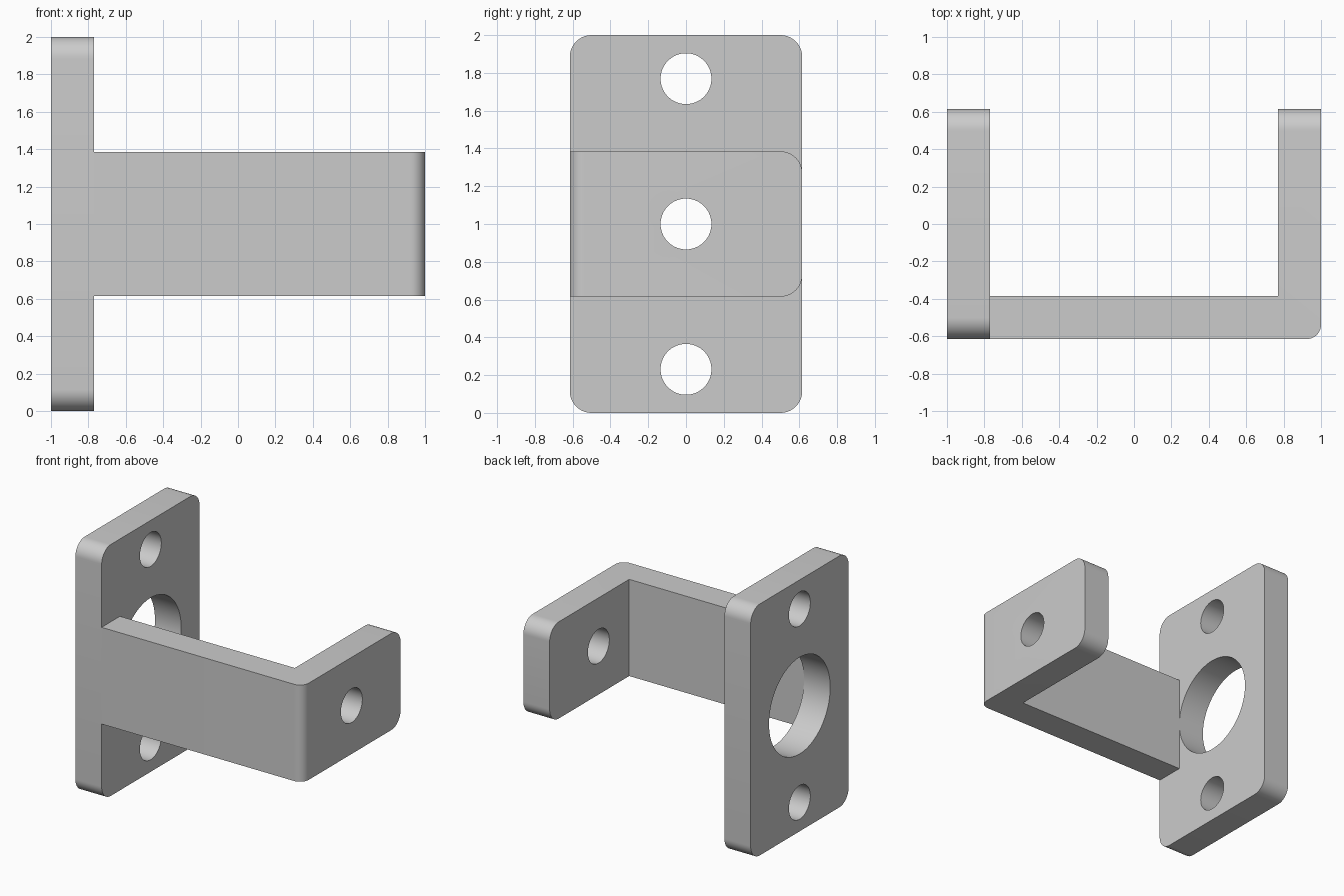
import bpy
import bmesh
from math import pi, radians
from mathutils import Matrix, Vector

default = bpy.data.objects.get("Cube")
if default:
    bpy.data.objects.remove(default)

U = 1 / 13                      # design unit
T = 3 * U                       # wall thickness
HALF_W = 8 * U                  # half depth in y
ARM_LOW, ARM_HIGH = 1 - 5 * U, 1 + 5 * U

grey = bpy.data.materials.new("plain grey")
grey.use_nodes = True
colour = (0.6, 0.6, 0.6, 1)
grey.diffuse_color = colour
grey.node_tree.nodes["Principled BSDF"].inputs["Base Color"].default_value = colour


def prism(name, outline, low, high):
    """Extrude an xy outline from z = low to z = high."""
    bm = bmesh.new()
    base = bm.faces.new([bm.verts.new((x, y, low)) for x, y in outline])
    top = bmesh.ops.extrude_face_region(bm, geom=[base])["geom"]
    verts = [g for g in top if isinstance(g, bmesh.types.BMVert)]
    bmesh.ops.translate(bm, verts=verts, vec=(0, 0, high - low))
    bmesh.ops.recalc_face_normals(bm, faces=bm.faces)
    mesh = bpy.data.meshes.new(name)
    bm.to_mesh(mesh)
    bm.free()
    mesh.materials.append(grey)
    obj = bpy.data.objects.new(name, mesh)
    bpy.context.collection.objects.link(obj)
    return obj


def round_edges(obj, radius, axis, rule):
    """Round the edges along one axis whose midpoint meets the rule."""
    bm = bmesh.new()
    bm.from_mesh(obj.data)
    chosen = []
    for e in bm.edges:
        a, b = (v.co for v in e.verts)
        if abs((b - a).normalized()[axis]) > 0.99 and rule((a + b) / 2):
            chosen.append(e)
    bmesh.ops.bevel(bm, geom=chosen, offset=radius, segments=12,
                    profile=0.5, affect='EDGES')
    bm.to_mesh(obj.data)
    bm.free()


def drill(obj, x, z, radius):
    """Cut a round hole along x, centred on y = 0."""
    bm = bmesh.new()
    place = Matrix.Translation(Vector((x, 0, z))) @ Matrix.Rotation(pi / 2, 4, 'Y')
    bmesh.ops.create_cone(bm, cap_ends=True, segments=64, radius1=radius,
                          radius2=radius, depth=2 * T, matrix=place)
    mesh = bpy.data.meshes.new("hole_cutter")
    bm.to_mesh(mesh)
    bm.free()
    mesh.materials.append(grey)
    cutter = bpy.data.objects.new("hole_cutter", mesh)
    cutter.hide_render = True
    bpy.context.collection.objects.link(cutter)
    mod = obj.modifiers.new("hole", 'BOOLEAN')
    mod.operation = 'DIFFERENCE'
    mod.solver = 'EXACT'
    mod.object = cutter
    activate(obj)
    bpy.ops.object.modifier_apply(modifier=mod.name)
    bpy.data.objects.remove(cutter)


def activate(obj):
    bpy.ops.object.select_all(action='DESELECT')
    obj.select_set(True)
    bpy.context.view_layer.objects.active = obj


# Tall mounting plate with a large bore and two screw holes
inner = -1 + T
plate = prism("mounting_plate", [(-1, -HALF_W), (inner, -HALF_W),
                                 (inner, HALF_W), (-1, HALF_W)], 0, 2)
round_edges(plate, 1.5 * U, 0, lambda p: True)
drill(plate, -1 + T / 2, 1, 5 * U)
for z in (T, 2 - T):
    drill(plate, -1 + T / 2, z, 1.75 * U)

# L-shaped arm: front wall and end flange with one hole
arm = prism("bracket_arm", [(inner, -HALF_W), (1, -HALF_W), (1, HALF_W),
                            (1 - T, HALF_W), (1 - T, T - HALF_W),
                            (inner, T - HALF_W)], ARM_LOW, ARM_HIGH)
round_edges(arm, U, 2, lambda p: p.x > 0.99 and p.y < 0)
round_edges(arm, 1.5 * U, 0, lambda p: p.y > HALF_W - 0.01)
drill(arm, 1 - T / 2, 1, 1.75 * U)

# Smooth the rounded surfaces, keep the flat edges crisp
for part in (plate, arm):
    activate(part)
    bpy.ops.object.shade_smooth_by_angle(angle=radians(30))
